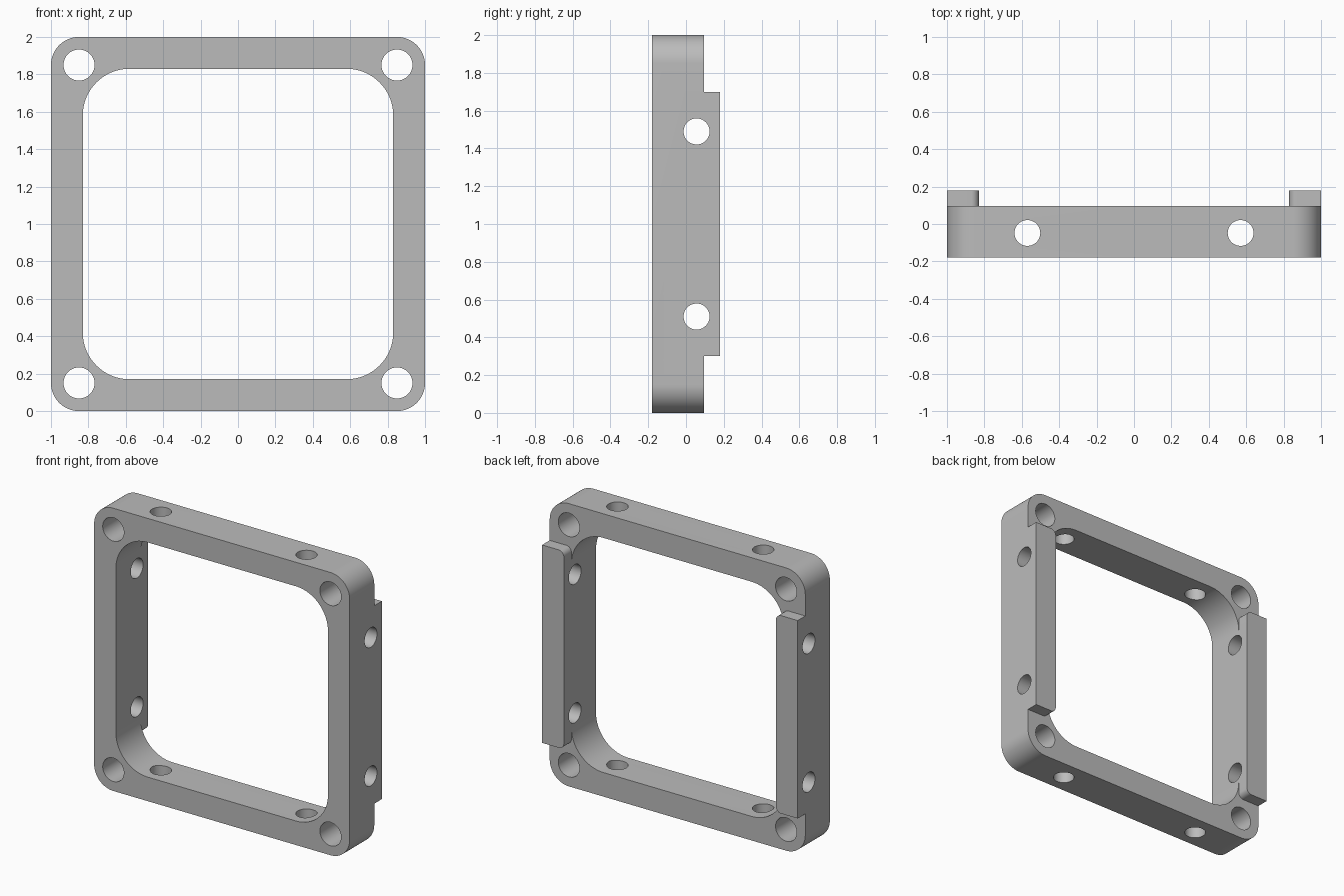
import bpy
import bmesh
from math import sin, cos, pi
from mathutils import Matrix, Vector

cube = bpy.data.objects.get("Cube")
if cube:
    bpy.data.objects.remove(cube, do_unlink=True)

FRONT, BACK, RAIL_BACK = -0.18, 0.095, 0.18
OUTER, INNER, MID = 1.0, 0.83, 1.0

grey = bpy.data.materials.new("plain grey")
grey.use_nodes = True
colour = (0.5, 0.5, 0.5, 1)
grey.diffuse_color = colour
grey.node_tree.nodes["Principled BSDF"].inputs["Base Color"].default_value = colour


def rounded_rect(x0, x1, z0, z1, radii, steps=16):
    """Outline in XZ, counter-clockwise from the upper right; one radius per corner."""
    corners = [(x1, z1, 1, 1), (x0, z1, -1, 1), (x0, z0, -1, -1), (x1, z0, 1, -1)]
    points = []
    for i, ((x, z, sx, sz), r) in enumerate(zip(corners, radii)):
        if r == 0:
            points.append((x, z))
            continue
        for k in range(steps + 1):
            a = (i + k / steps) * pi / 2
            points.append((x - sx * r + r * cos(a), z - sz * r + r * sin(a)))
    return points


def make_object(name, bm):
    bmesh.ops.recalc_face_normals(bm, faces=bm.faces)
    mesh = bpy.data.meshes.new(name)
    bm.to_mesh(mesh)
    bm.free()
    mesh.materials.append(grey)
    obj = bpy.data.objects.new(name, mesh)
    bpy.context.collection.objects.link(obj)
    return obj


def prism(name, outline, y0, y1):
    bm = bmesh.new()
    face = bm.faces.new([bm.verts.new((x, y0, z)) for x, z in outline])
    moved = bmesh.ops.extrude_face_region(bm, geom=[face])["geom"]
    verts = [v for v in moved if isinstance(v, bmesh.types.BMVert)]
    bmesh.ops.translate(bm, verts=verts, vec=(0, y1 - y0, 0))
    return make_object(name, bm)


def drill(name, centre, axis, radius):
    bm = bmesh.new()
    turn = Vector(axis).to_track_quat('Z', 'Y').to_matrix().to_4x4()
    bmesh.ops.create_cone(bm, cap_ends=True, segments=48, radius1=radius,
                          radius2=radius, depth=3,
                          matrix=Matrix.Translation(centre) @ turn)
    return make_object(name, bm)


def combine(target, tool, operation):
    mod = target.modifiers.new(tool.name, 'BOOLEAN')
    mod.operation = operation
    mod.solver = 'EXACT'
    mod.object = tool
    tool.hide_render = True


# Square frame with rounded corners
frame = prism("mounting_frame",
              rounded_rect(-OUTER, OUTER, MID - 1, MID + 1, [0.15] * 4), FRONT, BACK)
tools = []

# Raised rail behind each upright, rounded at its two inner corners
for side, name in ((1, "left_rail"), (-1, "right_rail")):
    x0, x1 = sorted((side * INNER, side * OUTER))
    r = 0.04
    radii = [0, r, r, 0] if side > 0 else [r, 0, 0, r]
    rail = prism(name, rounded_rect(x0, x1, MID - 0.7, MID + 0.7, radii, 8), 0, RAIL_BACK)
    combine(frame, rail, 'UNION')
    tools.append(rail)

# Central opening
cutters = [prism("opening_cutter",
                 rounded_rect(-INNER, INNER, MID - INNER, MID + INNER, [0.25] * 4),
                 -0.5, 0.5)]

# Corner holes front to back, then cross holes through the bars
for sx in (-1, 1):
    for sz in (-1, 1):
        cutters.append(drill("corner_drill", (sx * 0.85, 0, MID + sz * 0.85), (0, 1, 0), 0.083))
    cutters.append(drill("vertical_drill", (sx * 0.57, -0.048, MID), (0, 0, 1), 0.069))
    cutters.append(drill("sideways_drill", (0, 0.056, MID + sx * 0.49), (1, 0, 0), 0.069))
for cutter in cutters:
    combine(frame, cutter, 'DIFFERENCE')
tools += cutters

# Bake the cuts and drop the helpers
bpy.context.view_layer.update()
graph = bpy.context.evaluated_depsgraph_get()
baked = bpy.data.meshes.new_from_object(frame.evaluated_get(graph))
frame.modifiers.clear()
frame.data = baked
baked.materials.clear()
baked.materials.append(grey)
for tool in tools:
    bpy.data.objects.remove(tool, do_unlink=True)

# Smooth curves, sharp edges
bpy.ops.object.select_all(action='DESELECT')
frame.select_set(True)
bpy.context.view_layer.objects.active = frame
bpy.ops.object.shade_smooth_by_angle(angle=pi / 6)
